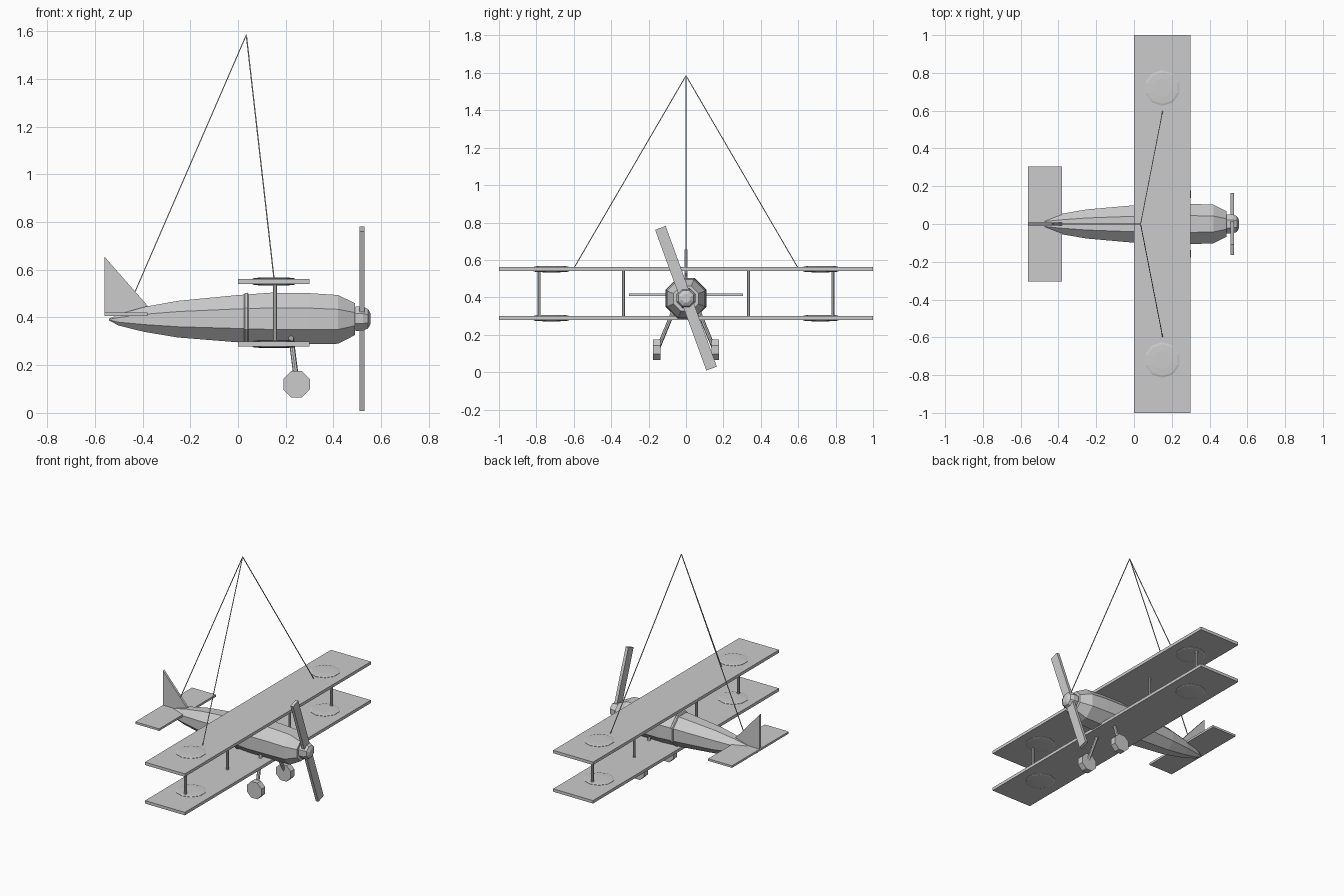
import bpy, bmesh
from math import radians, cos, sin, pi
from mathutils import Vector, Matrix

cube = bpy.data.objects.get("Cube")
if cube:
    bpy.data.objects.remove(cube)

grey = bpy.data.materials.new("plain grey")
grey.use_nodes = True
COLOUR = (0.6, 0.6, 0.6, 1)
grey.diffuse_color = COLOUR
grey.node_tree.nodes["Principled BSDF"].inputs["Base Color"].default_value = COLOUR


def finish(name, bm):
    bmesh.ops.recalc_face_normals(bm, faces=bm.faces)
    mesh = bpy.data.meshes.new(name)
    bm.to_mesh(mesh)
    bm.free()
    mesh.materials.append(grey)
    obj = bpy.data.objects.new(name, mesh)
    bpy.context.collection.objects.link(obj)
    return obj


def box(name, low, high):
    low, high = Vector(low), Vector(high)
    bm = bmesh.new()
    bmesh.ops.create_cube(bm, size=1)
    bmesh.ops.scale(bm, vec=high - low, verts=bm.verts)
    bmesh.ops.translate(bm, vec=(low + high) / 2, verts=bm.verts)
    return finish(name, bm)


def rod(name, start, end, radius, sides=8):
    start, end = Vector(start), Vector(end)
    axis = end - start
    turn = axis.to_track_quat('Z', 'Y').to_matrix().to_4x4()
    spin = Matrix.Rotation(pi / sides, 4, 'Z')
    bm = bmesh.new()
    bmesh.ops.create_cone(bm, cap_ends=True, segments=sides, radius1=radius,
                          radius2=radius, depth=axis.length,
                          matrix=Matrix.Translation((start + end) / 2) @ turn @ spin)
    return finish(name, bm)


def loft(name, stations, along='X', centre=(0, 0, 0), sides=8):
    """Faceted body from (position, flat radius, rise) rings along an axis."""
    bm = bmesh.new()
    rings = []
    for pos, flat, rise in stations:
        r = flat / cos(pi / sides)
        ring = []
        for i in range(sides):
            a = 2 * pi * (i + 0.5) / sides
            u, v = r * cos(a), r * sin(a)
            co = (pos, u, v + rise) if along == 'X' else (u, v, pos)
            ring.append(bm.verts.new(Vector(co) + Vector(centre)))
        rings.append(ring)
    for a, b in zip(rings, rings[1:]):
        for i in range(sides):
            j = (i + 1) % sides
            bm.faces.new((a[i], a[j], b[j], b[i]))
    bm.faces.new(rings[0])
    bm.faces.new(rings[-1])
    return finish(name, bm)


# Fuselage, its band and the nose hub
AXIS = (0, 0, 0.395)
loft("fuselage", [(-0.54, 0.004, -0.004), (-0.5, 0.024, -0.005),
                  (-0.39, 0.053, -0.003), (-0.25, 0.077, -0.002),
                  (0, 0.099, 0), (0.14, 0.109, 0), (0.3, 0.107, 0),
                  (0.42, 0.102, -0.003), (0.49, 0.067, -0.002)], centre=AXIS)
loft("fuselage_band", [(0.025, 0.103, 0), (0.03, 0.108, 0),
                       (0.04, 0.109, 0), (0.045, 0.105, 0)], centre=AXIS)
loft("propeller_hub", [(0.48, 0.046, 0), (0.495, 0.051, 0), (0.525, 0.05, 0),
                       (0.545, 0.041, 0), (0.556, 0.022, 0)], centre=AXIS)

# Propeller
blade = box("propeller", (-0.01, -0.03, -0.4), (0.01, 0.03, 0.4))
blade.matrix_world = Matrix.Translation((0.52, 0, 0.395)) @ Matrix.Rotation(radians(20), 4, 'X')

# Wings with raised roundels on both faces
for label, z in (("upper", 0.551), ("lower", 0.289)):
    box(label + "_wing", (0, -1, z - 0.01), (0.3, 1, z + 0.01))
    for side, s in (("left", 1), ("right", -1)):
        loft(f"{label}_{side}_roundel",
             [(-0.017, 0.045, 0), (-0.015, 0.08, 0), (-0.012, 0.09, 0),
              (0.012, 0.09, 0), (0.015, 0.08, 0), (0.017, 0.045, 0)],
             along='Z', centre=(0.15, 0.72 * s, z), sides=10)

# Tail plane and fin
box("tail_plane", (-0.56, -0.305, 0.406), (-0.38, 0.305, 0.42))
bm = bmesh.new()
outline = [(-0.56, 0.408), (-0.56, 0.655), (-0.38, 0.45), (-0.38, 0.408)]
face = bm.faces.new([bm.verts.new((x, -0.008, z)) for x, z in outline])
grown = bmesh.ops.extrude_face_region(bm, geom=[face])["geom"]
bmesh.ops.translate(bm, vec=(0, 0.016, 0),
                    verts=[v for v in grown if isinstance(v, bmesh.types.BMVert)])
finish("tail_fin", bm)

# Struts, landing gear and hanging strings on both sides
APEX = (0.035, 0, 1.585)
for side, s in (("left", 1), ("right", -1)):
    for part, y in (("outer", 0.785), ("inner", 0.335)):
        rod(f"{side}_{part}_strut", (0.155, y * s, 0.29), (0.155, y * s, 0.55), 0.009)
    rod(side + "_wheel_leg", (0.222, 0.07 * s, 0.32), (0.247, 0.15 * s, 0.125), 0.011)
    rod(side + "_wheel", (0.246, 0.137 * s, 0.12), (0.246, 0.177 * s, 0.12), 0.0595)
    rod(side + "_string", (0.152, 0.6 * s, 0.555), APEX, 0.003, 4)
rod("tail_string", (-0.435, 0, 0.5), APEX, 0.003, 4)
